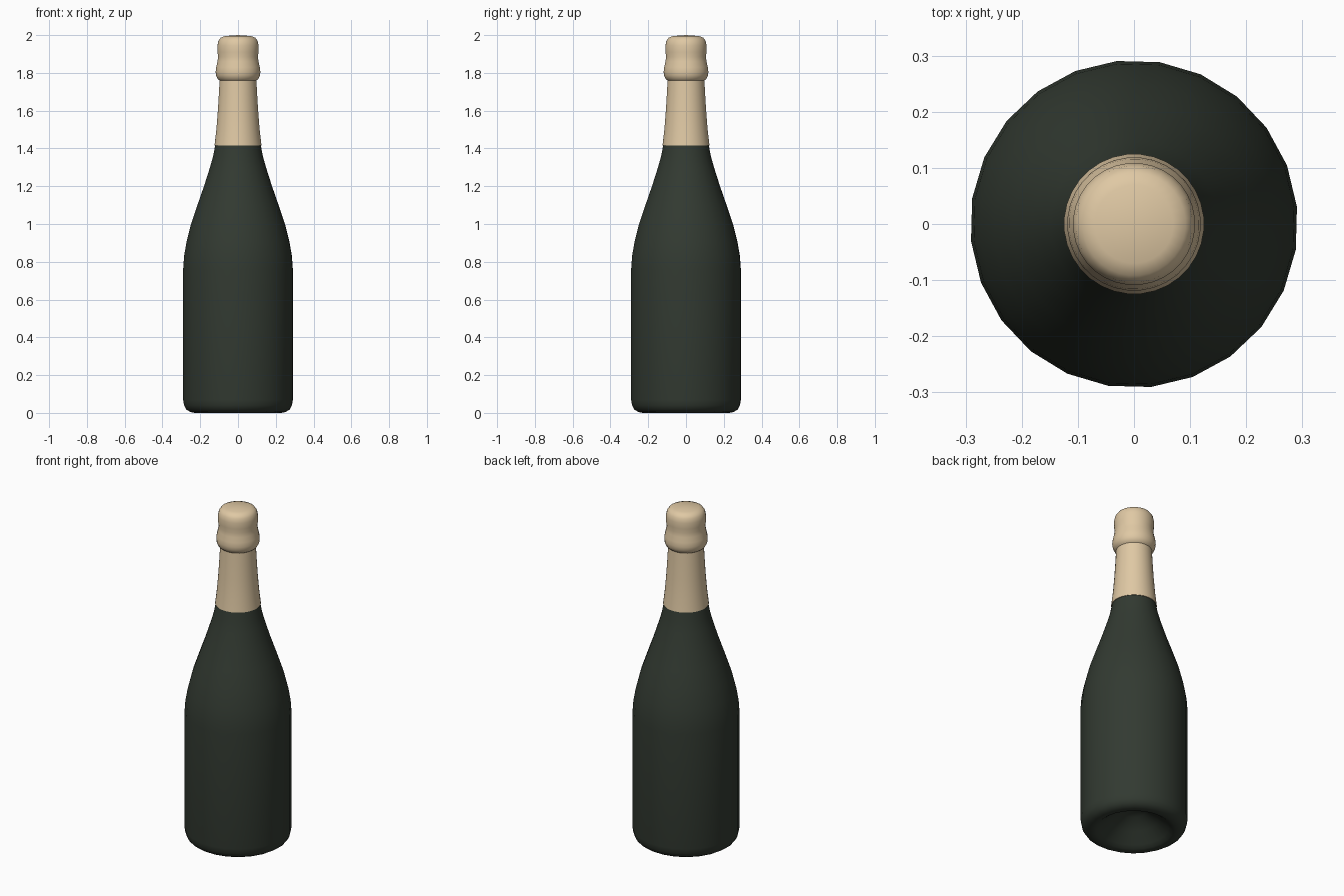
import bpy, bmesh
from math import cos, sin, radians, tau

cube = bpy.data.objects.get("Cube")
if cube:
    bpy.data.objects.remove(cube, do_unlink=True)


def material(name, rgb):
    mat = bpy.data.materials.new(name)
    mat.use_nodes = True
    mat.diffuse_color = (*rgb, 1)
    bsdf = mat.node_tree.nodes["Principled BSDF"]
    bsdf.inputs["Base Color"].default_value = (*rgb, 1)
    bsdf.inputs["Roughness"].default_value = 0.5
    return mat


def lathe(name, profile, sides, offset, mat, smooth_angle):
    """Revolve (radius, height) points about z; zero radius makes a pole."""
    bm = bmesh.new()
    rings = []
    for r, z in profile:
        if r == 0:
            rings.append([bm.verts.new((0, 0, z))] * sides)
        else:
            angles = [offset + tau * i / sides for i in range(sides)]
            rings.append([bm.verts.new((r * cos(a), r * sin(a), z)) for a in angles])
    for low, high in zip(rings, rings[1:]):
        for i in range(sides):
            j = (i + 1) % sides
            corners = [low[i], low[j], high[j], high[i]]
            bm.faces.new(list(dict.fromkeys(corners)))
    bmesh.ops.recalc_face_normals(bm, faces=bm.faces)
    mesh = bpy.data.meshes.new(name)
    bm.to_mesh(mesh)
    bm.free()
    mesh.materials.append(mat)
    obj = bpy.data.objects.new(name, mesh)
    bpy.context.collection.objects.link(obj)
    bpy.ops.object.select_all(action="DESELECT")
    obj.select_set(True)
    bpy.context.view_layer.objects.active = obj
    bpy.ops.object.shade_smooth_by_angle(angle=radians(smooth_angle))
    return obj


glass = material("dark green glass", (0.032, 0.042, 0.031))
foil = material("pale gold foil", (0.74, 0.58, 0.37))

# Glass body, from the hollow under the base up to the foil
body_profile = [
    (0, 0.13), (0.06, 0.12), (0.13, 0.07), (0.19, 0.02), (0.21, 0.005),
    (0.23, 0), (0.255, 0.005), (0.275, 0.018), (0.287, 0.04), (0.292, 0.07),
    (0.292, 0.76), (0.287, 0.83), (0.275, 0.9), (0.25, 1.0), (0.216, 1.1),
    (0.181, 1.2), (0.149, 1.3), (0.132, 1.36), (0.119, 1.43), (0, 1.43),
]
lathe("bottle_body", body_profile, 24, radians(6), glass, 35)

# Foil wrapping the neck, collar and domed cork
foil_profile = [
    (0.118, 1.415), (0.125, 1.415), (0.115, 1.5), (0.107, 1.6), (0.101, 1.7),
    (0.098, 1.76), (0.108, 1.768), (0.116, 1.785), (0.119, 1.805),
    (0.116, 1.83), (0.109, 1.86), (0.106, 1.885), (0.109, 1.91),
    (0.109, 1.945), (0.104, 1.97), (0.092, 1.986), (0.07, 1.995), (0, 2.0),
]
lathe("neck_foil", foil_profile, 32, radians(6), foil, 35)
